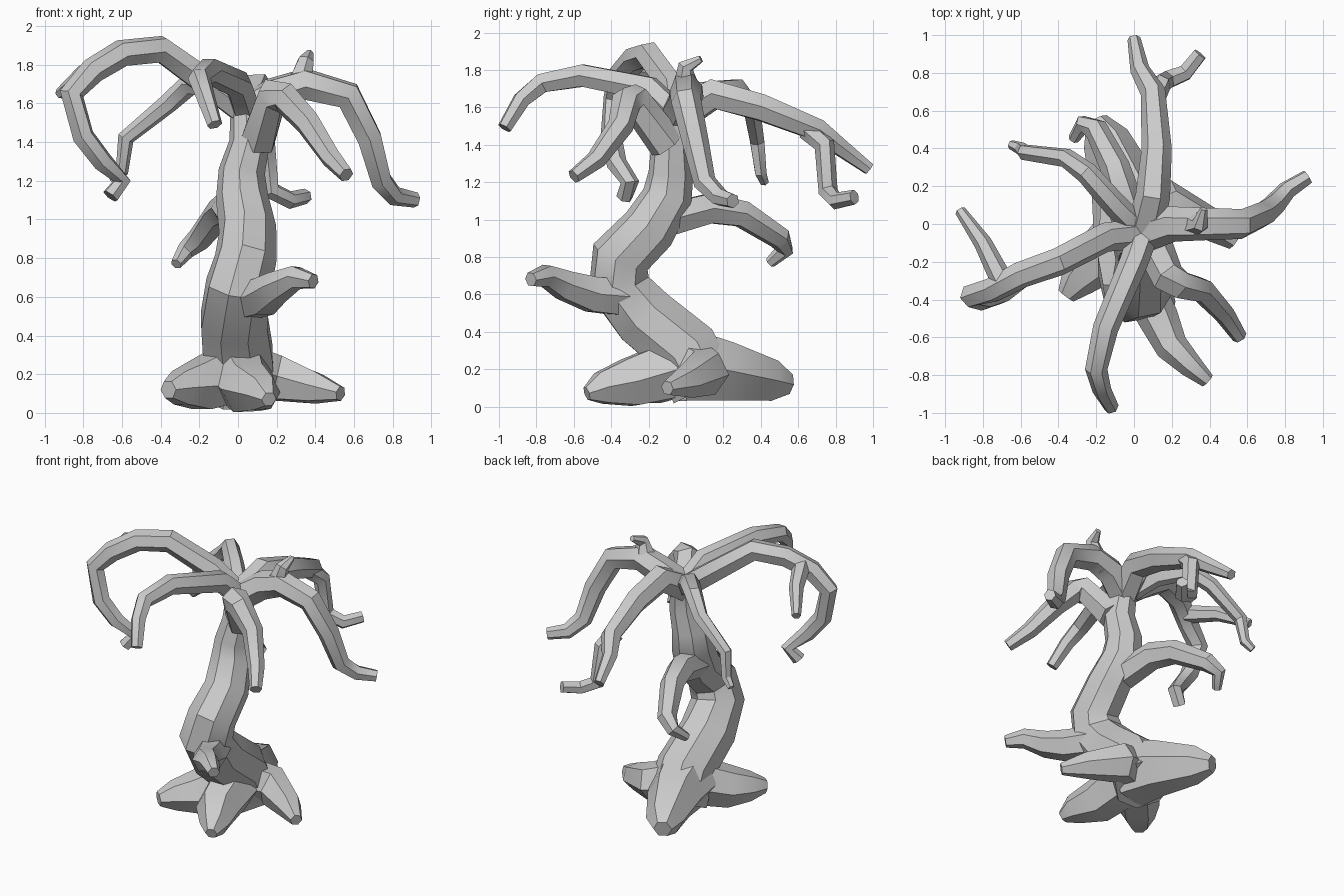
import bpy
import bmesh
from math import cos, sin, tau
from mathutils import Vector

cube = bpy.data.objects.get("Cube")
if cube:
    bpy.data.objects.remove(cube, do_unlink=True)

# Single bark colour
bark = bpy.data.materials.new("grey_bark")
bark.use_nodes = True
colour = (0.6, 0.6, 0.6, 1)
bark.diffuse_color = colour
shader = bark.node_tree.nodes["Principled BSDF"]
shader.inputs["Base Color"].default_value = colour
shader.inputs["Roughness"].default_value = 0.8


def limb(name, thick, thin, *path, sides=6):
    """Faceted tube along a path, tapering from thick to thin radius."""
    points = [Vector(p) for p in path]
    last = len(points) - 1
    bm = bmesh.new()
    rings = []
    normal = None
    for i, point in enumerate(points):
        before = (point - points[max(i - 1, 0)]).normalized()
        after = (points[min(i + 1, last)] - point).normalized()
        tangent = (before + after).normalized()
        if normal is None:
            normal = Vector((0, 0, 1)) if abs(tangent.z) < 0.8 else Vector((0, -1, 0))
        # Carry the cross-section along without twisting
        normal = (normal - tangent * normal.dot(tangent)).normalized()
        side = tangent.cross(normal)
        radius = thick + (thin - thick) * (i / last) ** 1.3
        ring = []
        for k in range(sides):
            angle = tau * (k + 0.5) / sides
            corner = point + radius * (cos(angle) * normal + sin(angle) * side)
            corner.z = max(corner.z, 0)
            ring.append(bm.verts.new(corner))
        rings.append(ring)
    for low, high in zip(rings, rings[1:]):
        for k in range(sides):
            following = (k + 1) % sides
            bm.faces.new((low[k], low[following], high[following], high[k]))
    bm.faces.new(rings[0])
    bm.faces.new(rings[-1])
    bmesh.ops.recalc_face_normals(bm, faces=bm.faces)
    mesh = bpy.data.meshes.new(name)
    bm.to_mesh(mesh)
    bm.free()
    mesh.materials.append(bark)
    part = bpy.data.objects.new(name, mesh)
    bpy.context.collection.objects.link(part)
    bpy.ops.object.select_all(action="DESELECT")
    part.select_set(True)
    bpy.context.view_layer.objects.active = part
    bpy.ops.object.shade_smooth_by_angle(angle=0.6)


# Points where the limbs leave the trunk
root_base = (0, 0, 0.22)
crown = (0.05, -0.05, 1.55)

# Winding trunk
limb("trunk", 0.2, 0.09,
     (0, 0.1, 0.1), (0, 0, 0.3), (-0.02, -0.22, 0.48), (0, -0.36, 0.65), (0.04, -0.35, 0.8),
     (0.05, -0.2, 0.95), (0.02, -0.1, 1.12), (0.02, -0.08, 1.25), (0.06, -0.08, 1.4), crown,
     sides=8)

# Spreading roots
limb("root_front_right", 0.17, 0.05,
     root_base, (-0.2, -0.2, 0.14), (-0.3, -0.3, 0.13), (-0.36, -0.38, 0.12))
limb("root_front", 0.18, 0.04,
     root_base, (0.05, -0.3, 0.13), (0.13, -0.45, 0.1), (0.16, -0.53, 0.07))
limb("root_left", 0.16, 0.04,
     root_base, (0.2, 0.1, 0.18), (0.4, 0, 0.13), (0.53, -0.1, 0.1))
limb("root_back", 0.22, 0.06,
     root_base, (-0.05, 0.2, 0.19), (-0.15, 0.45, 0.14), (-0.2, 0.55, 0.12))

# Low branches on the trunk
limb("low_branch_front", 0.12, 0.04,
     (0, -0.25, 0.58), (0.13, -0.5, 0.6), (0.2, -0.65, 0.65), (0.3, -0.75, 0.7),
     (0.39, -0.83, 0.68))
limb("low_branch_back", 0.1, 0.03,
     (0, -0.1, 1), (-0.05, 0.13, 1.06), (-0.1, 0.3, 1.03), (-0.2, 0.5, 0.9),
     (-0.27, 0.53, 0.84), (-0.32, 0.45, 0.77))

# Drooping crown branches
limb("right_arch_branch", 0.08, 0.045,
     crown, (-0.15, -0.07, 1.7), (-0.4, -0.2, 1.88), (-0.6, -0.27, 1.86),
     (-0.75, -0.35, 1.77), (-0.86, -0.38, 1.65), (-0.8, -0.4, 1.43), (-0.7, -0.37, 1.3),
     (-0.6, -0.3, 1.2), (-0.66, -0.33, 1.12))
limb("right_arch_twig", 0.06, 0.03,
     (-0.7, -0.3, 1.8), (-0.8, -0.1, 1.75), (-0.92, 0.07, 1.65))
limb("back_right_branch", 0.07, 0.025,
     crown, (-0.1, 0.1, 1.68), (-0.25, 0.27, 1.7), (-0.36, 0.35, 1.6),
     (-0.58, 0.38, 1.42), (-0.6, 0.4, 1.25), (-0.65, 0.42, 1.2))
limb("front_branch", 0.08, 0.04,
     crown, (0, -0.2, 1.7), (-0.15, -0.55, 1.77), (-0.2, -0.77, 1.73),
     (-0.17, -0.88, 1.64), (-0.12, -0.97, 1.49))
limb("front_left_branch", 0.1, 0.04,
     (0.1, -0.1, 1.4), (0.18, -0.28, 1.64), (0.24, -0.32, 1.63), (0.36, -0.35, 1.5),
     (0.48, -0.48, 1.32), (0.56, -0.6, 1.23))
limb("back_branch", 0.1, 0.035,
     crown, (0.1, 0.15, 1.67), (0.12, 0.4, 1.6), (0.1, 0.7, 1.48),
     (0.03, 0.82, 1.39), (0, 0.98, 1.27))
limb("back_branch_fork", 0.06, 0.04,
     (0.1, 0.65, 1.48), (0.14, 0.74, 1.4), (0.17, 0.76, 1.15), (0.27, 0.8, 1.1),
     (0.35, 0.9, 1.12))
limb("left_branch", 0.1, 0.04,
     crown, (0.2, 0, 1.65), (0.35, 0, 1.7), (0.57, 0, 1.64),
     (0.68, 0.05, 1.42), (0.74, 0.1, 1.2), (0.81, 0.18, 1.12), (0.92, 0.25, 1.1))
limb("left_branch_twig", 0.08, 0.02,
     (0.25, 0, 1.65), (0.33, 0, 1.73), (0.35, 0, 1.82), (0.37, 0.08, 1.86))
